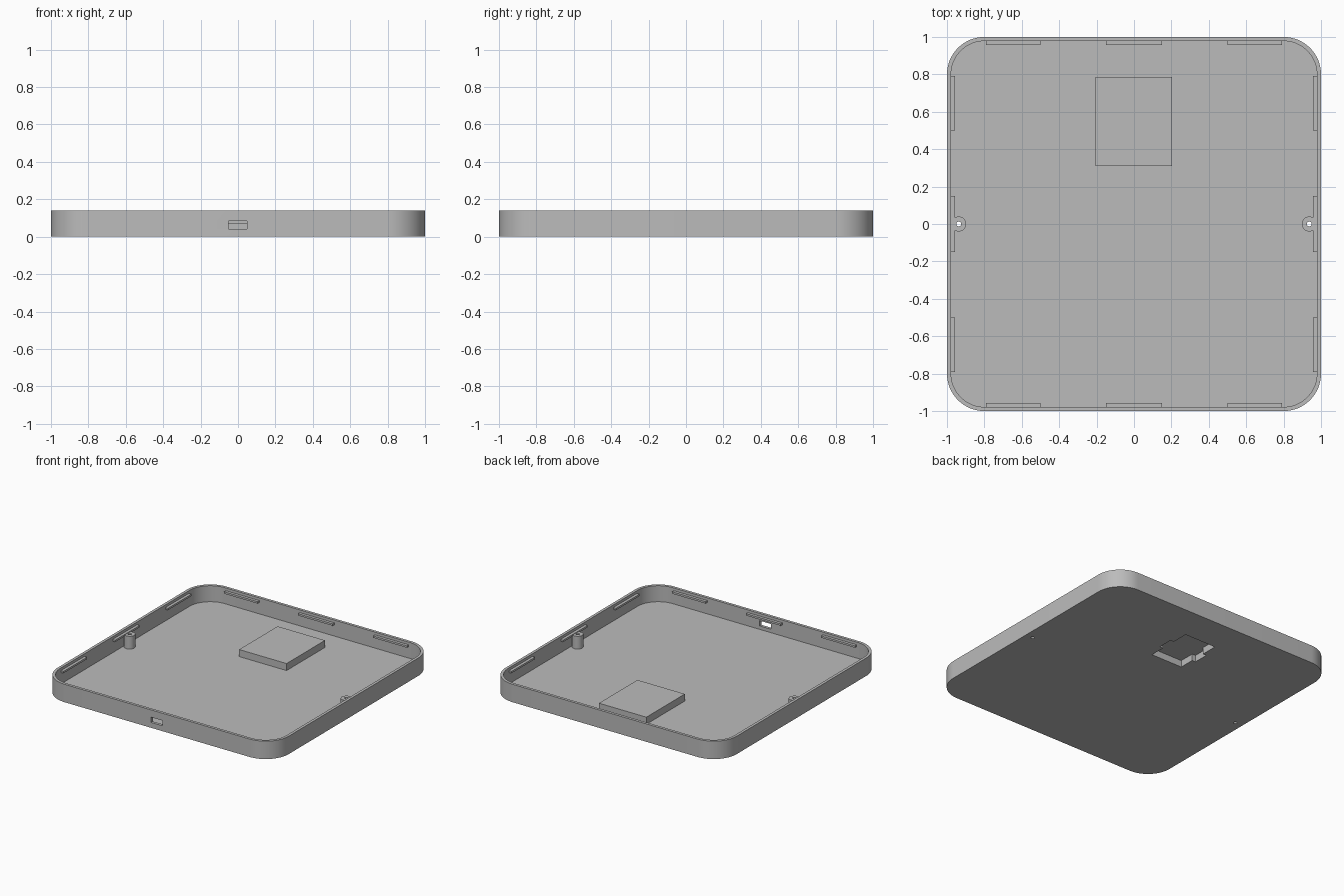
import bpy, bmesh, math

if "Cube" in bpy.data.objects:
    bpy.data.objects.remove(bpy.data.objects["Cube"])

GREY = bpy.data.materials.new("plain grey")
GREY.diffuse_color = (0.5, 0.5, 0.5, 1)
GREY.use_nodes = True
GREY.node_tree.nodes["Principled BSDF"].inputs["Base Color"].default_value = GREY.diffuse_color

H, FLOOR, WALL = 0.14, 0.015, 0.022


def prism(name, outline, z0, z1):
    """Extrude a counter-clockwise outline from z0 to z1."""
    bm = bmesh.new()
    low = [bm.verts.new((x, y, z0)) for x, y in outline]
    high = [bm.verts.new((x, y, z1)) for x, y in outline]
    bm.faces.new(low[::-1])
    bm.faces.new(high)
    n = len(outline)
    for i in range(n):
        j = (i + 1) % n
        bm.faces.new((low[i], low[j], high[j], high[i]))
    me = bpy.data.meshes.new(name)
    bm.to_mesh(me)
    bm.free()
    me.materials.append(GREY)
    ob = bpy.data.objects.new(name, me)
    bpy.context.collection.objects.link(ob)
    return ob


def box(name, x0, x1, y0, y1, z0, z1):
    return prism(name, [(x0, y0), (x1, y0), (x1, y1), (x0, y1)], z0, z1)


def circle(cx, cy, r, n=32):
    return [(cx + r * math.cos(2 * math.pi * i / n),
             cy + r * math.sin(2 * math.pi * i / n)) for i in range(n)]


def rounded_square(half, r, steps=16):
    pts = []
    for k, (sx, sy) in enumerate([(1, 1), (-1, 1), (-1, -1), (1, -1)]):
        for i in range(steps + 1):
            a = math.pi / 2 * (k + i / steps)
            pts.append((sx * (half - r) + r * math.cos(a),
                        sy * (half - r) + r * math.sin(a)))
    return pts


def boolean(target, tool, op):
    """Apply a boolean and remove its tool."""
    mod = target.modifiers.new(op, 'BOOLEAN')
    mod.operation, mod.solver, mod.object = op, 'EXACT', tool
    bpy.context.view_layer.objects.active = target
    bpy.ops.object.modifier_apply(modifier=mod.name)
    bpy.data.objects.remove(tool, do_unlink=True)


def smooth(ob):
    bpy.ops.object.select_all(action='DESELECT')
    ob.select_set(True)
    bpy.context.view_layer.objects.active = ob
    bpy.ops.object.shade_smooth_by_angle(angle=math.radians(30))


# Tray with rounded corners
tray = prism("tray", rounded_square(1, 0.2), 0, H)
boolean(tray, prism("cavity", rounded_square(1 - WALL, 0.2 - WALL), FLOOR, H + 0.1),
        'DIFFERENCE')

# Raised block over the pocket in the underside
boolean(tray, box("raised_block", -0.207, 0.203, 0.31, 0.785, 0.006, 0.07), 'UNION')
w, n = 0.135, 0.165
pocket = [(-w, 0.36), (w, 0.36), (w, 0.48), (n, 0.48), (n, 0.6), (w, 0.6),
          (w, 0.73), (-w, 0.73), (-w, 0.6), (-n, 0.6), (-n, 0.48), (-w, 0.48)]
boolean(tray, prism("pocket", pocket, -0.1, 0.052), 'DIFFERENCE')

# Cable port in the front wall
boolean(tray, box("cable_port", -0.052, 0.048, -1.1, -0.9, 0.042, 0.083), 'DIFFERENCE')

# Screw posts with holes running through the floor
for s in (-1, 1):
    boolean(tray, prism("post", circle(s * 0.937, 0, 0.04), 0.006, 0.115), 'UNION')
    boolean(tray, prism("screw_hole", circle(s * 0.937, 0, 0.013, 20), -0.1, 0.3),
            'DIFFERENCE')
smooth(tray)

# Snap ledges: three along each inner wall
inner, outer = 0.956, 0.985
for s in (-1, 1):
    lo, hi = sorted((s * inner, s * outer))
    for a, b in ((-0.79, -0.5), (-0.15, 0.15), (0.5, 0.79)):
        box("snap_ledge_y", a, b, lo, hi, 0.104, 0.119)
        box("snap_ledge_x", lo, hi, a, b, 0.104, 0.119)
